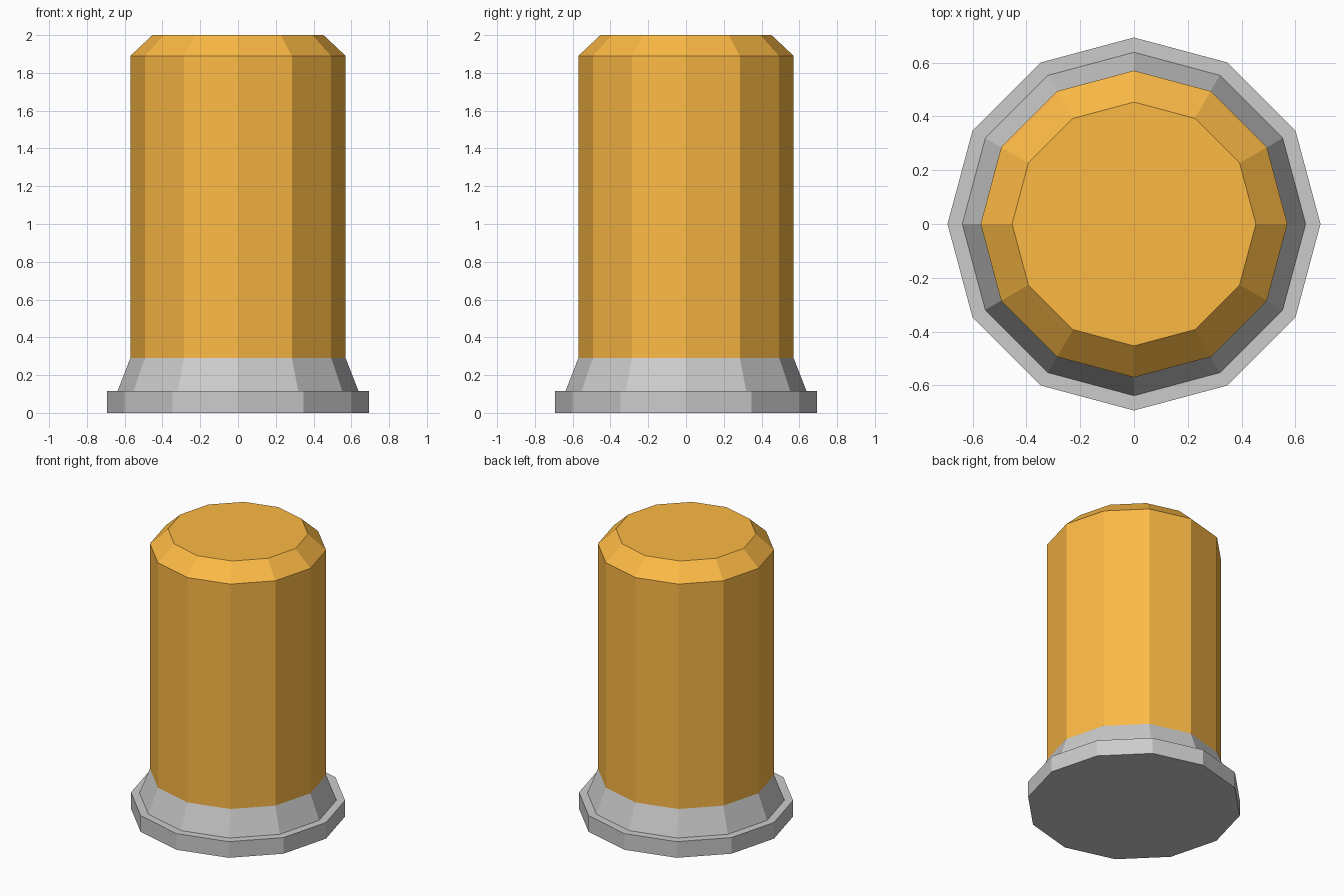
import bpy
import math

if "Cube" in bpy.data.objects:
    bpy.data.objects.remove(bpy.data.objects["Cube"])

SIDES = 12


def lathe(name, profile, cap_bottom=False, cap_top=False, color=None):
    """Revolve (radius, z) points into a flat-faced 12-sided shell."""
    verts = [(r * math.cos(2 * math.pi * i / SIDES),
              r * math.sin(2 * math.pi * i / SIDES), z)
             for r, z in profile for i in range(SIDES)]
    faces = []
    for k in range(len(profile) - 1):
        a, b = k * SIDES, (k + 1) * SIDES
        for i in range(SIDES):
            j = (i + 1) % SIDES
            faces.append((a + i, a + j, b + j, b + i))
    if cap_bottom:
        faces.append(tuple(reversed(range(SIDES))))
    if cap_top:
        faces.append(tuple(range(len(verts) - SIDES, len(verts))))
    mesh = bpy.data.meshes.new(name)
    mesh.from_pydata(verts, [], faces)
    obj = bpy.data.objects.new(name, mesh)
    bpy.context.collection.objects.link(obj)
    if color:
        mat = bpy.data.materials.new(name + "_color")
        mat.diffuse_color = color
        mat.use_nodes = True
        mat.node_tree.nodes["Principled BSDF"].inputs["Base Color"].default_value = mat.diffuse_color
        mesh.materials.append(mat)
    return obj


# Grey foot: flat disc with a tapered collar
lathe("base_collar", [(0.693, 0), (0.693, 0.115), (0.638, 0.115), (0.57, 0.29)],
      cap_bottom=True)

# Orange cylinder with a chamfered top edge
lathe("body", [(0.57, 0.29), (0.57, 1.89), (0.453, 2.0)],
      cap_top=True, color=(0.98, 0.49, 0.06, 1))
